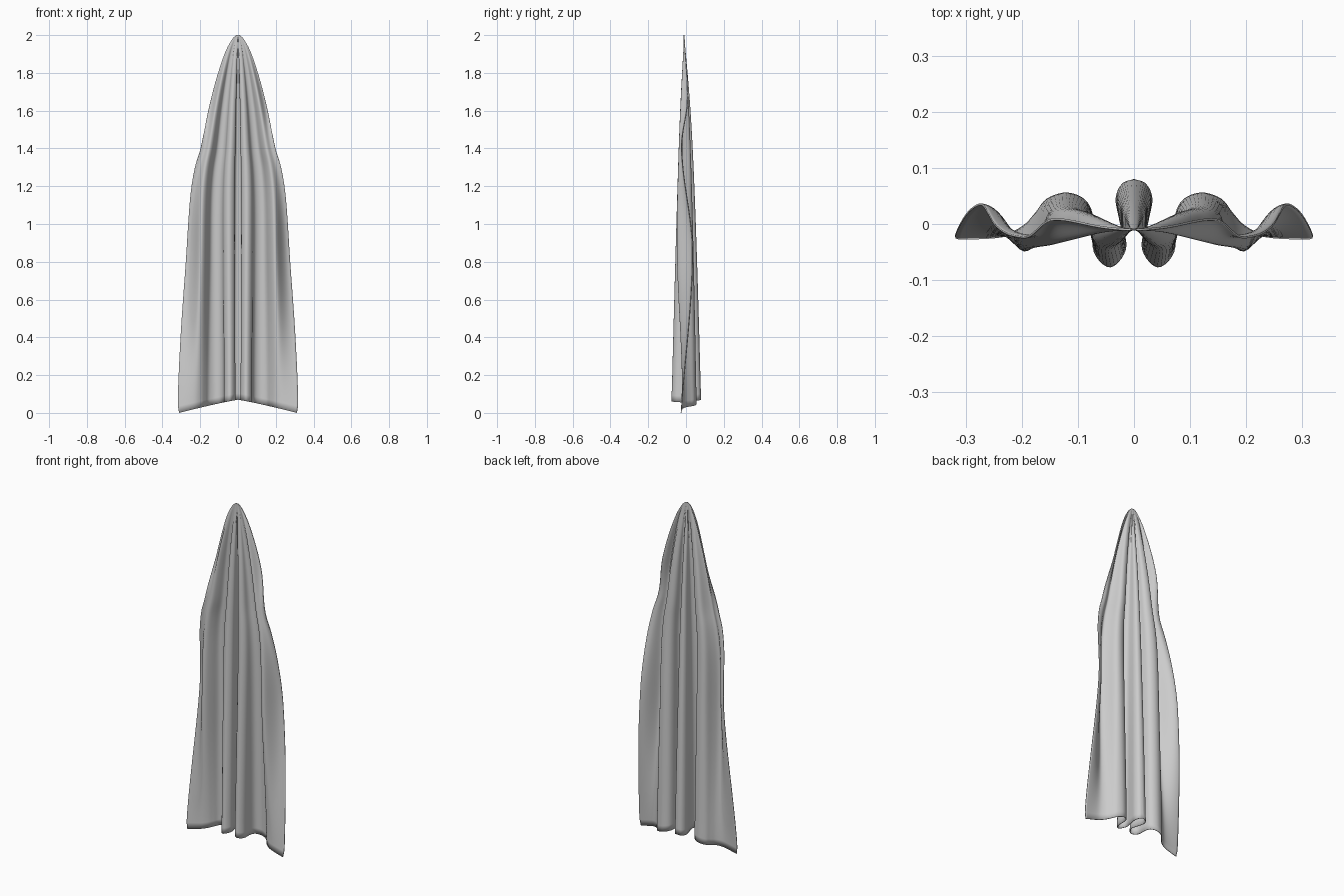
import bpy, bmesh, math

if "Cube" in bpy.data.objects:
    bpy.data.objects.remove(bpy.data.objects["Cube"])

# fold line, centre to outer edge:
# (x at hem, width fraction when opened out, depth y at hem, depth y when opened out)
FOLD = [(0, 0, .08, .08), (.02, .05, .072, .072), (.031, .08, .046, .046),
        (.024, .08, .005, .005), (.016, .09, -.045, -.045), (.042, .19, -.077, -.077),
        (.07, .29, -.05, -.05), (.074, .33, .01, .01), (.088, .39, .042, .042),
        (.12, .49, .055, .055), (.155, .58, .044, .04), (.175, .65, .02, -.02),
        (.195, .72, -.002, -.065), (.225, .80, -.018, -.075), (.27, .9, -.024, -.035),
        (.32, 1, -.026, 0)]
# half width of the silhouette by height
WIDTH = [(0, .312), (.05, .319), (.4, .304), (.8, .276), (1.15, .252), (1.3, .228),
         (1.4, .198), (1.6, .157), (1.8, .105), (1.95, .048), (2, 0)]
# depth of the fluttering side edge by height
EDGE = [(0, -.026), (.85, .035), (1.4, -.024), (1.65, .008), (2, -.01)]


def smooth(keys, vals, q):
    """Smooth interpolation through unevenly spaced keys."""
    n = len(keys)
    i = max([0] + [k for k in range(n - 1) if q > keys[k]])
    slope = lambda j: (vals[min(j + 1, n - 1)] - vals[max(j - 1, 0)]) / (
        keys[min(j + 1, n - 1)] - keys[max(j - 1, 0)])
    h = keys[i + 1] - keys[i]
    t = (q - keys[i]) / h
    return ((2*t**3 - 3*t*t + 1) * vals[i] + (t**3 - 2*t*t + t) * h * slope(i)
            + (3*t*t - 2*t**3) * vals[i + 1] + (t**3 - t*t) * h * slope(i + 1))


def ease(t):
    t = min(1, max(0, t))
    return t * t * (3 - 2 * t)


def cloth_point(s, t):
    """Point on the right half: s runs centre to edge, t runs hem to tip."""
    keys = range(len(FOLD))
    hem_x, opened, y0, y1 = (smooth(keys, [p[k] for p in FOLD], s) for k in range(4))
    hem = .07 * (1 - min(1, max(0, hem_x / .32)) ** 1.1)
    z = hem + (2 - hem) * t
    spread = ease(z / 1.5)
    width = math.sqrt(max(0, smooth([p[0] for p in WIDTH], [p[1] ** 2 for p in WIDTH], z)))
    x = (hem_x / .32 * (1 - spread) + opened * spread) * width
    turn = ease(z / 1.1)
    y = (y0 * (1 - turn) + y1 * turn) * max(0, 1 - z / 2) ** .65 * (1 - (z / 2) ** 12)
    y -= .01 * (z / 2) ** 4
    w = ease((s - 12.5) / (len(FOLD) - 13.5))
    y += w * (smooth([e[0] for e in EDGE], [e[1] for e in EDGE], z) - y)
    return x, y, z


# cloth sheet: rows from the hem up to the hanging point, mirrored left and right
COLS, ROWS = 75, 90
bm = bmesh.new()
grid = []
for r in range(ROWS):
    t = math.sin(math.pi / 2 * r / ROWS)
    row = []
    for c in range(-COLS, COLS + 1):
        x, y, z = cloth_point(abs(c) * (len(FOLD) - 1) / COLS, t)
        row.append(bm.verts.new((x if c >= 0 else -x, y, z)))
    grid.append(row)
for a, b in zip(grid, grid[1:]):
    for i in range(2 * COLS):
        bm.faces.new((a[i], a[i + 1], b[i + 1], b[i]))
tip = bm.verts.new((0, -.01, 2))
for i in range(2 * COLS):
    bm.faces.new((grid[-1][i], grid[-1][i + 1], tip))
inner = [v for v in bm.verts if v.co.z > .12 and not v.is_boundary]
for _ in range(3):
    bmesh.ops.smooth_vert(bm, verts=inner, factor=.5, use_axis_x=True, use_axis_y=True)
for f in bm.faces:
    f.smooth = True
mesh = bpy.data.meshes.new("hanging_cloth")
bm.to_mesh(mesh)
bm.free()
cloth = bpy.data.objects.new("hanging_cloth", mesh)
bpy.context.collection.objects.link(cloth)

# slight fabric thickness
solid = cloth.modifiers.new("thickness", 'SOLIDIFY')
solid.thickness = .004
solid.offset = 0
